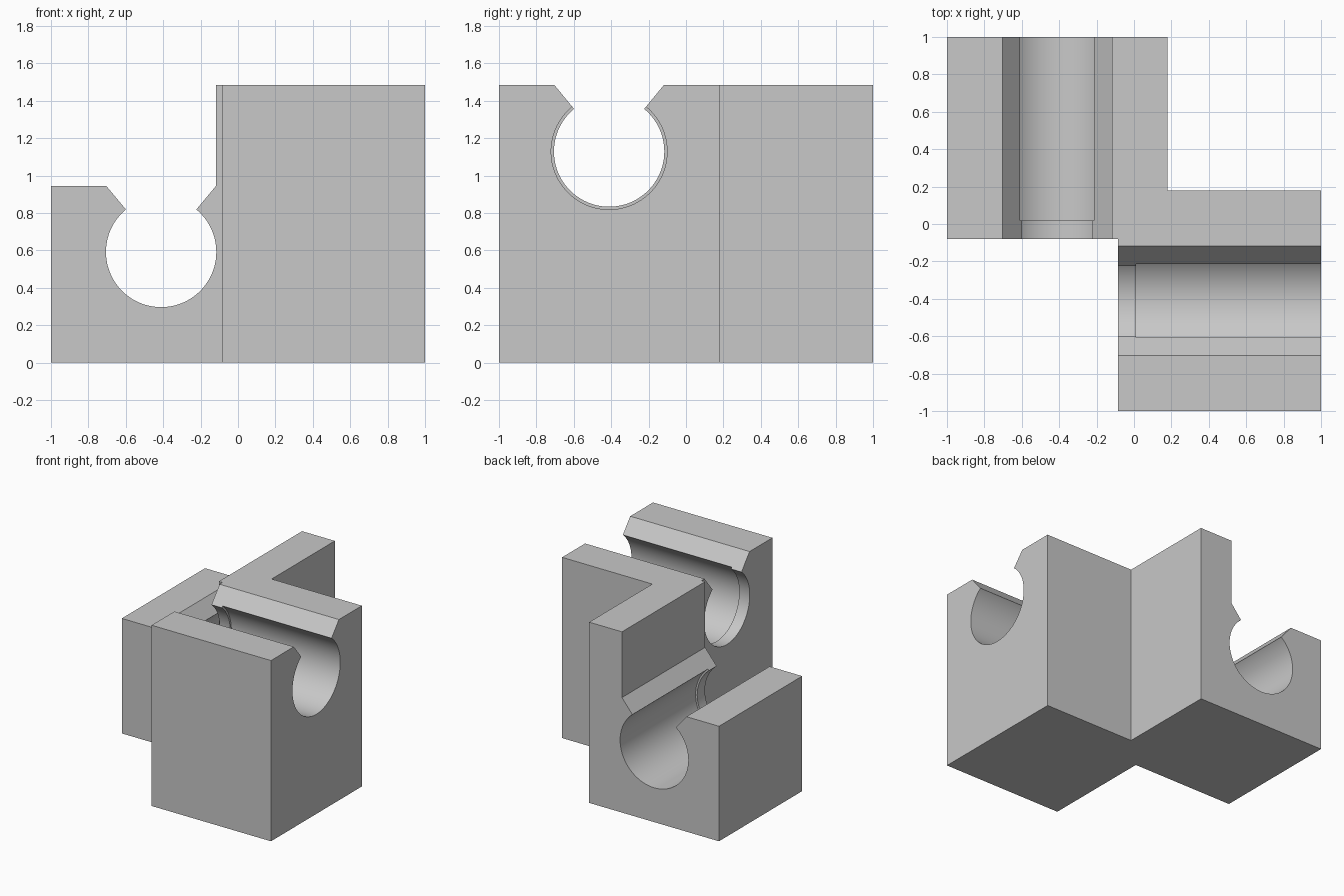
import bpy, bmesh
from math import sin, cos, atan2, pi

if "Cube" in bpy.data.objects:
    bpy.data.objects.remove(bpy.data.objects["Cube"], do_unlink=True)

TOP, LOW_TOP = 1.485, 0.945        # full height and lowered shelf height
AXIS = -0.411                      # both bores sit this far off centre
LIP_R, BORE_R = 0.295, 0.31
NECK = 0.293                       # half width of the flared mouth

grey = bpy.data.materials.new("grey")
grey.use_nodes = True
grey.diffuse_color = (0.58, 0.58, 0.58, 1)
grey.node_tree.nodes["Principled BSDF"].inputs["Base Color"].default_value = grey.diffuse_color


def prism(name, outline, start, end, place):
    """Extrude a closed 2D outline; place(u, w, v) maps it into space."""
    bm = bmesh.new()
    rings = [[bm.verts.new(place(u, w, v)) for u, w in outline] for v in (start, end)]
    for ring in rings:
        bm.faces.new(ring)
    n = len(outline)
    for i in range(n):
        j = (i + 1) % n
        bm.faces.new((rings[0][i], rings[0][j], rings[1][j], rings[1][i]))
    bmesh.ops.recalc_face_normals(bm, faces=bm.faces)
    mesh = bpy.data.meshes.new(name)
    bm.to_mesh(mesh)
    bm.free()
    mesh.materials.append(grey)
    obj = bpy.data.objects.new(name, mesh)
    bpy.context.collection.objects.link(obj)
    return obj


def arc(z, radius, first, last, steps):
    """Points measured clockwise from straight up around a bore axis."""
    angles = [first + (last - first) * i / steps for i in range(steps + 1)]
    return [(AXIS + radius * sin(a), z + radius * cos(a)) for a in angles]


def cut(body, cutter):
    cutter.hide_render = True
    mod = body.modifiers.new("cut", 'BOOLEAN')
    mod.operation, mod.solver, mod.object = 'DIFFERENCE', 'EXACT', cutter
    bpy.context.view_layer.objects.active = body
    bpy.ops.object.modifier_apply(modifier=mod.name)
    bpy.data.objects.remove(cutter, do_unlink=True)


def cut_channel(body, z, mouth_z, shoulder, lip_end, place):
    """Keyhole slot with a narrower lip at its inner end."""
    half = atan2(NECK, mouth_z - z)
    outline = arc(z, LIP_R, half, 2 * pi - half, 72)
    outline.append((AXIS - NECK, mouth_z))
    if shoulder:                   # also clears everything above the low shelf
        outline += [(-1.2, mouth_z), (-1.2, TOP + 0.2)]
    else:
        outline.append((AXIS - NECK, TOP + 0.2))
    outline += [(AXIS + NECK, TOP + 0.2), (AXIS + NECK, mouth_z)]
    cut(body, prism("slot_cutter", outline, -0.3, 1.2, place))
    circle = arc(z, BORE_R, 0, 2 * pi, 96)[:-1]
    cut(body, prism("bore_cutter", circle, lip_end, 1.2, place))


# Two overlapping square blocks as one stepped footprint
footprint = [(-1, -0.08), (-0.085, -0.08), (-0.085, -1), (1, -1),
             (1, 0.18), (0.18, 0.18), (0.18, 1), (-1, 1)]
body = prism("corner_block", footprint, 0, TOP, lambda u, w, v: (u, w, v))

# Low channel running front to back, high channel running side to side
cut_channel(body, 0.592, LOW_TOP, True, 0.02, lambda u, w, v: (u, v, w))
cut_channel(body, 1.129, TOP, False, 0.01, lambda u, w, v: (v, u, w))

# Smooth the bores, keep the edges crisp
bpy.ops.object.select_all(action='DESELECT')
body.select_set(True)
bpy.context.view_layer.objects.active = body
bpy.ops.object.shade_smooth_by_angle(angle=pi / 9)
